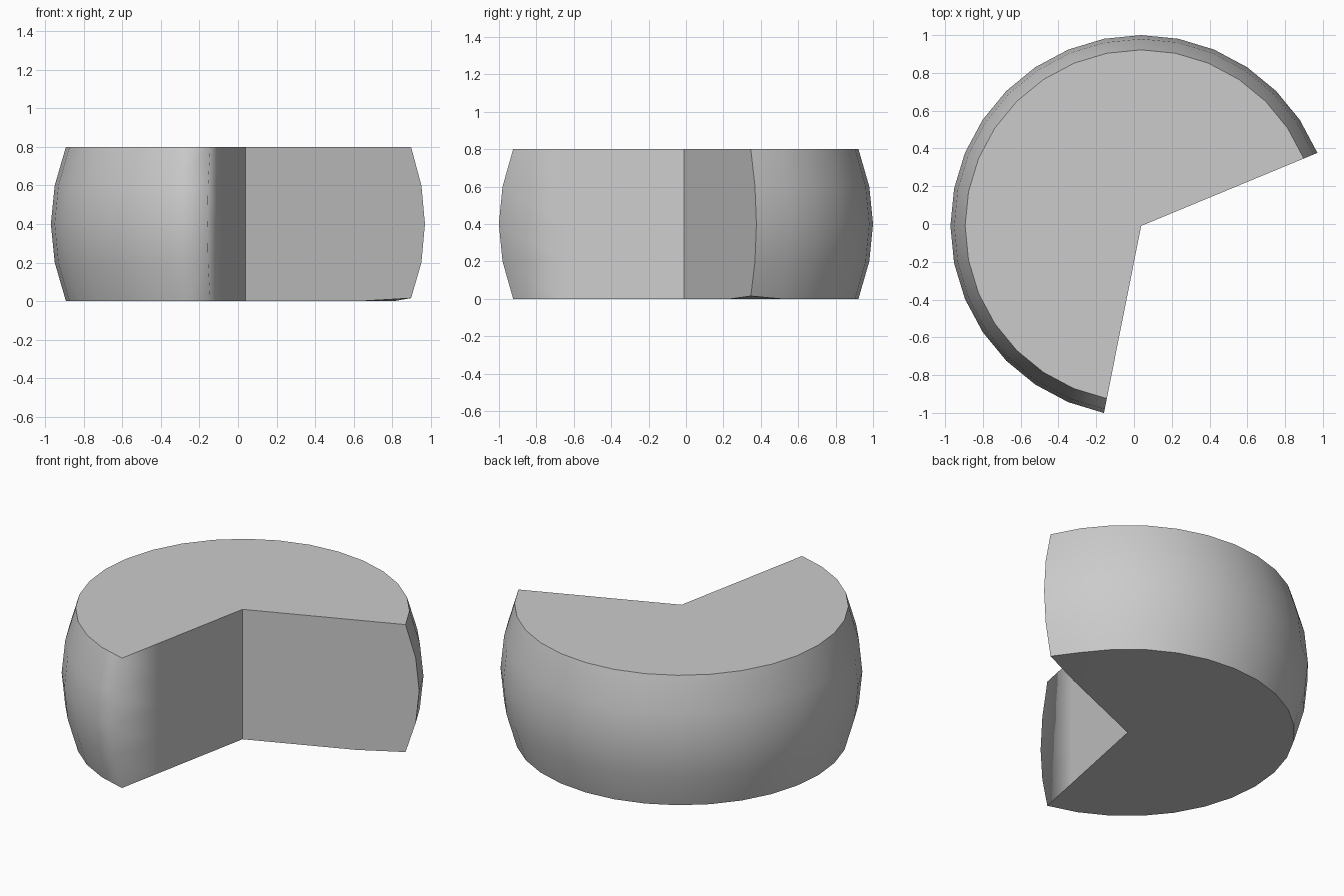
import bpy, bmesh, math
from mathutils import Vector

if "Cube" in bpy.data.objects:
    bpy.data.objects.remove(bpy.data.objects["Cube"])

CX, CY = 0.038, -0.01              # wheel axis
STEP = math.radians(11.25)         # 32-sided wheel
FIRST, LAST = 2, 23                # wedge removed between these steps
RIM = [(0.932, 0.0), (0.99, 0.2), (1.01, 0.4), (0.99, 0.6), (0.932, 0.8)]
MID = 0.65                         # loop inside the flat faces
TOP = len(RIM) - 1


def point(col, row, i):
    """col 0 = axis, 1 = middle loop, 2 = bulging rim."""
    r, z = RIM[row]
    r = (0.0, MID, r)[col]
    if (col, row, i) == (2, 0, FIRST):
        z = 0.015                  # slightly lifted corner
    return Vector((CX + r * math.cos(i * STEP), CY + r * math.sin(i * STEP), z))


bm = bmesh.new()


def face(*keys):
    bm.faces.new([bm.verts.new(point(*k)) for k in keys])


# bulging side, top and bottom
for i in range(FIRST, LAST):
    for k in range(TOP):
        face((2, k, i), (2, k, i + 1), (2, k + 1, i + 1), (2, k + 1, i))
    for k in (0, TOP):
        face((0, k, i), (1, k, i), (1, k, i + 1))
        face((1, k, i), (2, k, i), (2, k, i + 1), (1, k, i + 1))

# two cut walls
for i in (FIRST, LAST):
    for k in range(TOP):
        for c in (0, 1):
            face((c, k, i), (c + 1, k, i), (c + 1, k + 1, i), (c, k + 1, i))

bmesh.ops.remove_doubles(bm, verts=bm.verts, dist=1e-4)
bmesh.ops.recalc_face_normals(bm, faces=bm.faces)

# smooth shading, sharp at corners except the softened outer edge of one wall
for f in bm.faces:
    f.smooth = True
last_angle = LAST * STEP - 2 * math.pi
for e in bm.edges:
    soft = all(abs(math.atan2(v.co.y - CY, v.co.x - CX) - last_angle) < 0.01
               and math.hypot(v.co.x - CX, v.co.y - CY) > 0.9 for v in e.verts)
    e.smooth = soft or e.calc_face_angle(0) < math.radians(40)

mesh = bpy.data.meshes.new("cut_wheel")
bm.to_mesh(mesh)
bm.free()
wheel = bpy.data.objects.new("cut_wheel", mesh)
bpy.context.collection.objects.link(wheel)
